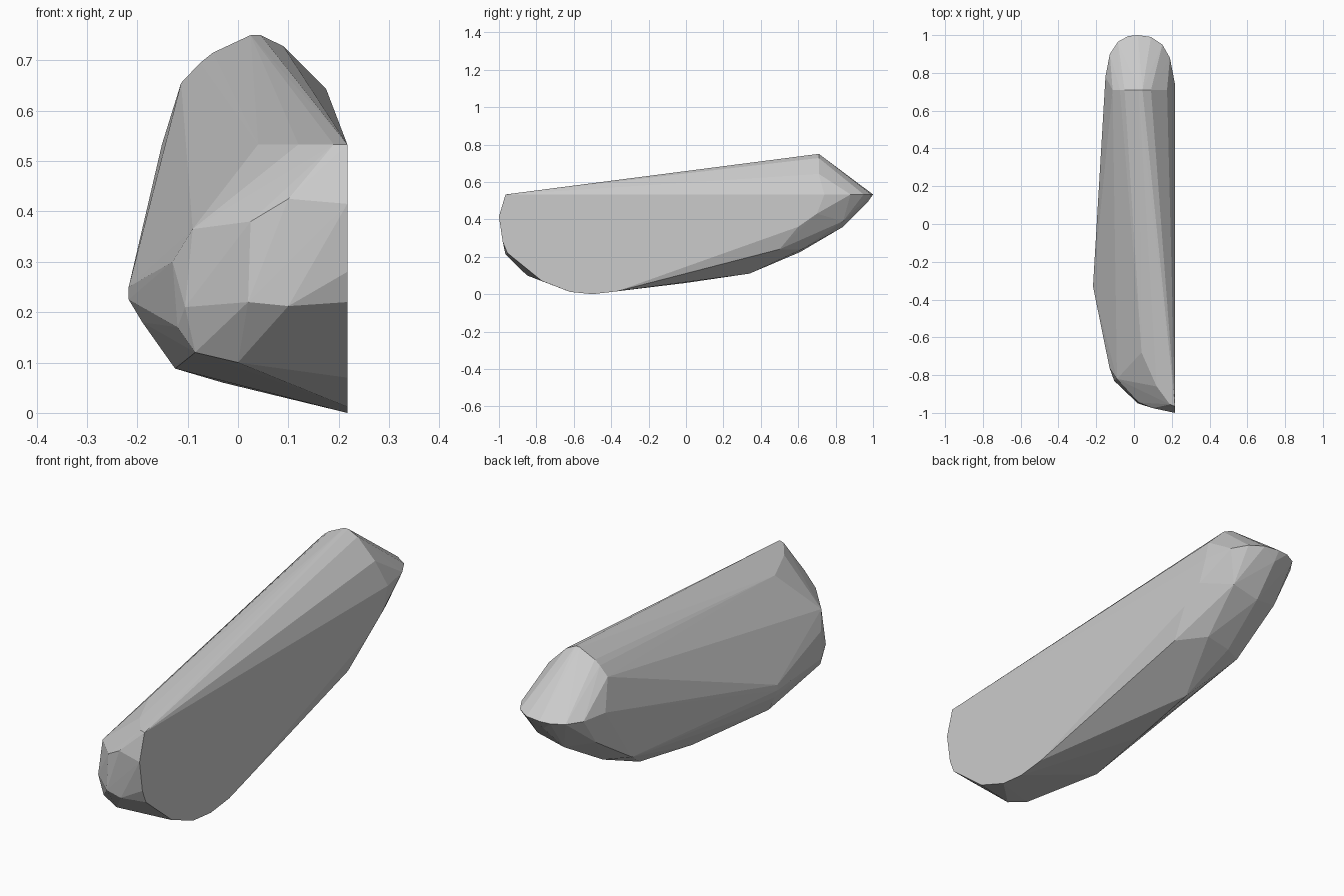
import bpy, bmesh

W = 0.217  # x of the flat side
TAIL_Y = 0.71

# flat side outline (y, z)
flat = [(-0.965, 0.533), (-1.0, 0.415), (-0.98, 0.28), (-0.955, 0.22),
        (-0.77, 0.07), (-0.62, 0.012), (-0.5, 0.0), (-0.37, 0.015),
        (0.6, 0.36), (0.7, 0.43), (0.74, 0.533)]

# arched tail ridge (x, z) at one y
ridge = [(-0.113, 0.655), (-0.075, 0.695), (-0.05, 0.715), (0.025, 0.75),
         (0.045, 0.75), (0.09, 0.728), (0.175, 0.643)]

# tail rim seen from above (x, y) at one height
rim = [(0.19, 0.88), (0.15, 0.95), (0.09, 0.99), (0.02, 1.0), (-0.03, 0.995),
       (-0.085, 0.965), (-0.128, 0.9), (-0.151, 0.78)]

# rounded nose corners
nose = [(0.02, -0.95, 0.22), (0.1, -0.965, 0.212), (-0.085, -0.82, 0.12),
        (-0.105, -0.83, 0.21), (0.0, -0.85, 0.1), (-0.09, -0.82, 0.365),
        (0.025, -0.945, 0.38), (0.1, -0.975, 0.425), (0.19, -0.955, 0.533),
        (0.12, -0.86, 0.533), (0.04, -0.68, 0.533), (-0.13, -0.76, 0.3),
        (-0.12, -0.78, 0.17)]

# left bulge and keel under the tail
belly = [(-0.217, -0.33, 0.25), (-0.217, -0.33, 0.225), (-0.19, -0.35, 0.18),
         (-0.125, -0.4, 0.088), (-0.03, 0.0, 0.06), (-0.01, 0.34, 0.11),
         (-0.02, 0.61, 0.225), (0.01, 0.84, 0.36), (0.02, 0.97, 0.49),
         (-0.12, 0.55, 0.24), (-0.12, 0.8, 0.4), (0.1, 0.62, 0.24),
         (0.19, 0.5, 0.24), (0.14, 0.84, 0.39)]

points = ([(W, y, z) for y, z in flat] + [(x, TAIL_Y, z) for x, z in ridge]
          + [(x, y, 0.533) for x, y in rim] + nose + belly)

# wrap all outlines in one faceted shell
bm = bmesh.new()
for p in points:
    bm.verts.new(p)
hull = bmesh.ops.convex_hull(bm, input=bm.verts)
loose = [v for v in bm.verts if not v.link_faces]
bmesh.ops.delete(bm, geom=loose, context='VERTS')
bmesh.ops.recalc_face_normals(bm, faces=bm.faces)
mesh = bpy.data.meshes.new("shell")
bm.to_mesh(mesh)
bm.free()
obj = bpy.data.objects.new("shell", mesh)
bpy.context.collection.objects.link(obj)
